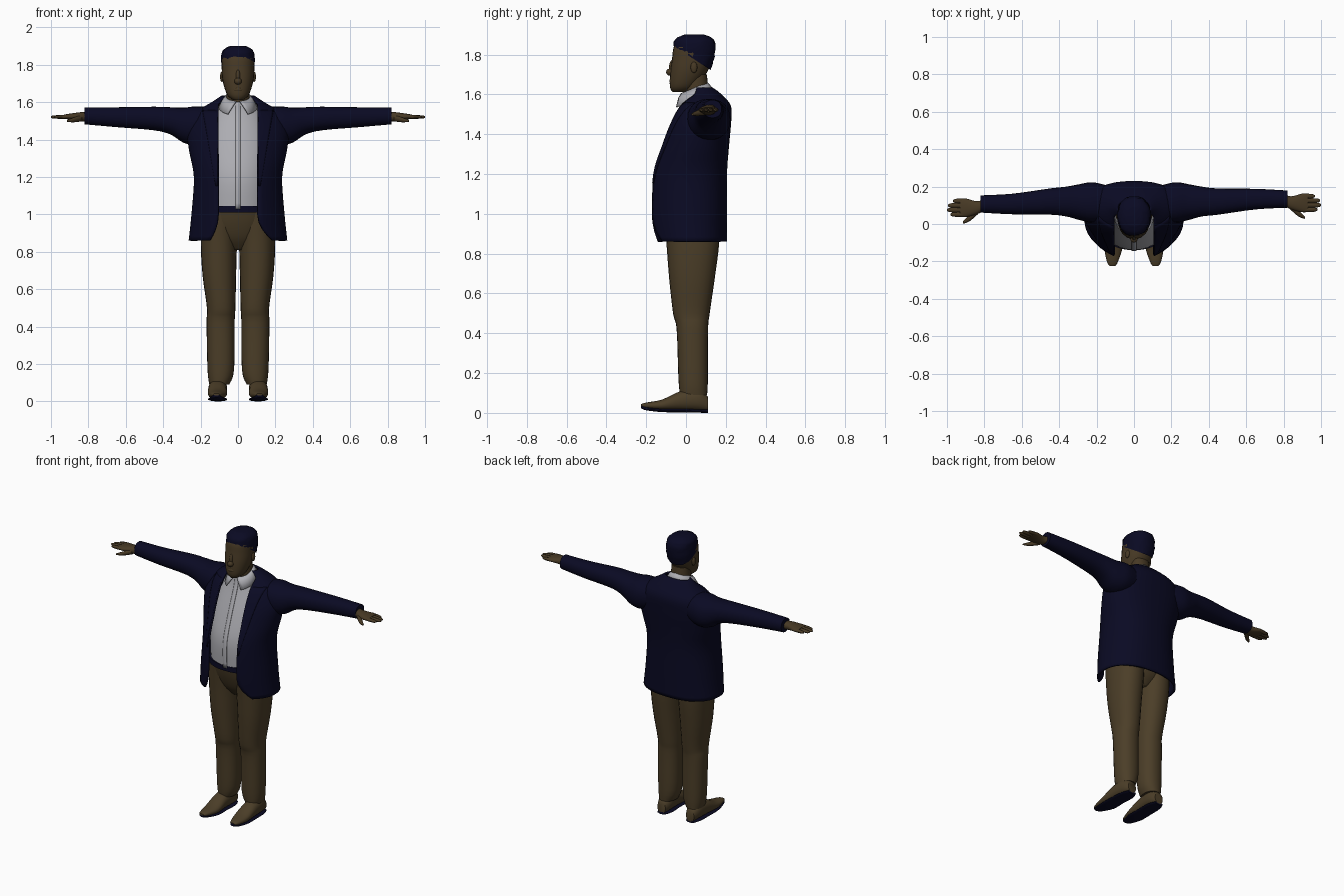
import bpy, bmesh, math, random
from mathutils import Matrix

random.seed(4)
if "Cube" in bpy.data.objects:
    bpy.data.objects.remove(bpy.data.objects["Cube"], do_unlink=True)


def material(name, red, green, blue):
    colour = (red, green, blue, 1)
    mat = bpy.data.materials.new(name)
    mat.use_nodes = True
    mat.diffuse_color = colour
    shader = mat.node_tree.nodes["Principled BSDF"]
    shader.inputs["Base Color"].default_value = colour
    shader.inputs["Roughness"].default_value = 0.9
    return mat


NAVY = material("navy cloth", .003, .003, .017)
BROWN = material("khaki brown", .071, .048, .021)
SKIN = material("skin", .063, .041, .018)
WHITE = material("shirt white", .42, .42, .45)


def finish(bm, name, mat, thickness=0):
    bmesh.ops.recalc_face_normals(bm, faces=bm.faces)
    mesh = bpy.data.meshes.new(name)
    bm.to_mesh(mesh)
    bm.free()
    mesh.materials.append(mat)
    obj = bpy.data.objects.new(name, mesh)
    bpy.context.collection.objects.link(obj)
    bpy.ops.object.select_all(action="DESELECT")
    obj.select_set(True)
    bpy.context.view_layer.objects.active = obj
    bpy.ops.object.shade_smooth_by_angle(angle=math.radians(50))
    if thickness:
        solid = obj.modifiers.new("cloth thickness", "SOLIDIFY")
        solid.thickness = thickness
        solid.offset = 0


def spline(a, b, c, d, t):
    return b + t / 2 * (c - a + t * (2 * a - 5 * b + 4 * c - d + t * (3 * (b - c) + d - a)))


def flowing(keys, steps=4):
    """Fill in rings between the key rings along a smooth spline."""
    rings = []
    last = len(keys) - 1
    for k in range(last):
        around = keys[max(k - 1, 0)], keys[k], keys[k + 1], keys[min(k + 2, last)]
        for step in range(steps):
            rings.append([spline(*values, step / steps) for values in zip(*around)])
    return rings + [list(keys[last])]


def join_rows(rows, closed=True):
    """Join rows of points into one surface; closed rows get end caps."""
    bm = bmesh.new()
    loops = [[bm.verts.new(point) for point in row] for row in rows]
    count = len(rows[0])
    for low, high in zip(loops, loops[1:]):
        for i in range(count if closed else count - 1):
            j = (i + 1) % count
            bm.faces.new((low[i], low[j], high[j], high[i]))
    if closed:
        bm.faces.new(loops[0])
        bm.faces.new(loops[-1])
    return bm


def signed_power(value, power):
    return math.copysign(abs(value) ** power, value)


def loft(axis, keys, side=1, count=24):
    """Key rings hold position on the axis, two centres and two radii."""
    rows = []
    for along, centre_a, centre_b, radius_a, radius_b in flowing(keys):
        row = []
        for i in range(count):
            angle = math.tau * i / count
            a = centre_a + radius_a * signed_power(math.cos(angle), .9)
            b = centre_b + radius_b * signed_power(math.sin(angle), .9)
            x, y, z = {"x": (along, a, b), "y": (a, along, b), "z": (a, b, along)}[axis]
            row.append((side * x, y, z))
        rows.append(row)
    return join_rows(rows)


def ellipsoid(name, centre, radii, mat):
    bm = bmesh.new()
    place = Matrix.Translation(centre) @ Matrix.Diagonal((*radii, 1))
    bmesh.ops.create_uvsphere(bm, u_segments=16, v_segments=10, radius=1, matrix=place)
    finish(bm, name, mat)


# Torso surfaces: an angle of zero faces the front, which is rounder than the back
FRONT, BACK = 1.05, .85


def torso_point(ring, angle, lift=0):
    z, half_width, front, back = ring
    power = FRONT if math.cos(angle) > 0 else BACK
    x = half_width * signed_power(math.sin(angle), power)
    y = (front + back) / 2 - (back - front) / 2 * signed_power(math.cos(angle), power)
    return x + lift * math.sin(angle), y - lift * math.cos(angle), z


def angle_at(ring, x):
    share = min(abs(x) / ring[1], .97)
    return math.copysign(math.asin(share ** (1 / FRONT)), x)


def torso_strip(rings, start, end, count, lift=0):
    rows = []
    for ring in rings:
        first, final = start(ring), end(ring)
        rows.append([torso_point(ring, first + (final - first) * i / count, lift)
                     for i in range(count + 1)])
    return join_rows(rows, closed=False)


# Jacket: height, half width, front, back
jacket = flowing([
    (.86, .258, -.175, .2), (1, .243, -.188, .2), (1.2, .23, -.18, .2), (1.34, .255, -.13, .21),
    (1.45, .265, -.085, .22), (1.54, .22, -.04, .22), (1.6, .13, .02, .17), (1.63, .085, .04, .13)])


def opening(ring, side):
    """Front edge: straight, rounded away at the hem, narrowed at the neck."""
    cutaway = .08 if side > 0 else .045
    hem = max(0, (1 - ring[0]) / .14) ** 2
    return side * min(.105 + cutaway * hem, .75 * ring[1])


finish(torso_strip(jacket, lambda r: angle_at(r, opening(r, 1)),
                   lambda r: math.tau + angle_at(r, opening(r, -1)), 48),
       "jacket_body", NAVY, .012)

# Lapels widen towards the shoulders
chest = [ring for ring in jacket if 1.1 < ring[0] < 1.56]
for side, name in ((1, "left_lapel"), (-1, "right_lapel")):
    finish(torso_strip(chest, lambda r: angle_at(r, opening(r, side)),
                       lambda r: angle_at(r, opening(r, side) + side * (r[0] - 1.09) / 6),
                       6, .007), name, NAVY, .005)

# Shirt and front placket
shirt = flowing([(1.03, .19, -.138, .17), (1.2, .19, -.138, .17), (1.36, .19, -.09, .18),
                 (1.53, .14, -.025, .16), (1.6, .08, -.01, .12)])
finish(join_rows([[torso_point(ring, math.tau * i / 32) for i in range(32)] for ring in shirt]),
       "shirt", WHITE)
finish(torso_strip(shirt, lambda r: angle_at(r, -.014), lambda r: angle_at(r, .014), 2, .001),
       "shirt_placket", WHITE, .003)

# Shirt collar: high at the nape, falling to two points in front
rows = []
for gap, radius, top, drop in ((.12, .068, 1.66, .055), (.3, .085, 1.645, .065),
                               (.52, .108, 1.62, .09)):
    row = []
    for i in range(29):
        angle = gap + (math.tau - 2 * gap) * i / 28
        frontness = (1 + math.cos(angle)) / 2
        reach = radius * (.87 + .13 * frontness)
        row.append((reach * math.sin(angle), .045 - reach * math.cos(angle),
                    top - drop * frontness))
    rows.append(row)
finish(join_rows(rows, closed=False), "shirt_collar", WHITE, .006)

# Belt and hips
finish(loft("z", [(1.01, 0, .02, .194, .16), (1.045, 0, .02, .194, .16)], count=32), "belt", NAVY)
finish(loft("z", [(.81, 0, .035, .05, .07), (.87, 0, .033, .14, .115),
                  (.95, 0, .025, .185, .14), (1.02, 0, .02, .19, .153)], count=32),
       "trouser_hips", BROWN)

# Head, neck and face
finish(loft("z", [(1.5, 0, .06, .07, .065), (1.7, 0, .05, .058, .055)]), "neck", SKIN)
finish(loft("z", [(1.612, 0, -.03, .028, .038), (1.64, 0, -.016, .058, .065),
                  (1.71, 0, .013, .081, .092), (1.78, 0, .03, .087, .1),
                  (1.85, 0, .038, .083, .095), (1.885, 0, .04, .04, .045)]), "head", SKIN)
ellipsoid("nose_bridge", (0, -.067, 1.735), (.013, .018, .04), SKIN)
ellipsoid("nose_tip", (0, -.08, 1.712), (.02, .02, .018), SKIN)
ellipsoid("lips", (0, -.072, 1.667), (.028, .012, .013), SKIN)

# Hair, trimmed along a slope from the forehead down to the nape
hair = loft("z", [(1.7, 0, .035, .075, .08), (1.77, 0, .04, .088, .098), (1.84, 0, .042, .089, .106),
                  (1.88, 0, .042, .078, .092), (1.9, 0, .042, .042, .052)], count=28)
for vert in hair.verts:
    vert.co.x += random.uniform(-.003, .003)
    vert.co.y += random.uniform(-.003, .003)
bmesh.ops.bisect_plane(hair, geom=hair.verts[:] + hair.edges[:] + hair.faces[:],
                       plane_co=(0, -.06, 1.842), plane_no=(0, .54, .83), clear_inner=True)
finish(hair, "hair", NAVY)

# Paired parts; the left arm is held slightly further back
for side, word in ((1, "left_"), (-1, "right_")):
    ellipsoid(word + "ear", (side * .086, .04, 1.736), (.01, .017, .028), SKIN)

    drift = .013 * side
    wrist = .12 + drift
    finish(loft("x", [(.12, .11, 1.485, .09, .085), (.22, .115, 1.475, .108, .103),
                      (.29, .117, 1.477, .096, .094), (.36, .12, 1.5, .08, .073),
                      (.45, .12, 1.513, .07, .063), (.65, wrist, 1.52, .055, .053),
                      (.82, wrist, 1.527, .046, .045)], side), word + "sleeve", NAVY)

    # Hand: palm, four fingers fanned by length, thumb
    hand = .1 + drift
    finish(loft("x", [(.79, wrist, 1.525, .03, .024), (.84, hand, 1.522, .035, .025),
                      (.9, hand, 1.523, .05, .016), (.93, hand, 1.523, .048, .011)], side),
           word + "palm", SKIN)
    for i, finger in enumerate(("index", "middle", "ring", "little")):
        y = hand + .024 * (i - 1.5)
        tip = 1 - .011 * (i - 1.3) ** 2 + .001 * (i == 1)
        finish(loft("x", [(.9, y, 1.523, .013, .011), (tip - .02, y, 1.521, .012, .009),
                          (tip, y, 1.521, .005, .004)], side, 8),
               word + finger + "_finger", SKIN)
    finish(loft("x", [(.835, hand - .015, 1.515, .02, .018), (.88, hand - .056, 1.505, .017, .013),
                      (.915, hand - .08, 1.5, .006, .005)], side, 10), word + "thumb", SKIN)

    finish(loft("z", [(1.01, .095, .025, .095, .14), (.86, .102, .034, .097, .133),
                      (.68, .1, .03, .09, .115), (.5, .09, .027, .076, .092),
                      (.42, .093, .032, .075, .079), (.17, .092, .036, .071, .074),
                      (.09, .1, .038, .053, .068)], side), word + "trouser_leg", BROWN)

    # Shoe, with a sole that follows its underside
    shoe = [(.11, .107, .045, .03, .037), (.06, .107, .065, .048, .055), (-.03, .11, .06, .05, .048),
            (-.12, .11, .04, .05, .027), (-.2, .115, .037, .03, .015), (-.225, .115, .038, .015, .006)]
    finish(loft("y", shoe, side), word + "shoe", BROWN)
    finish(loft("y", [(y, x, max(.009, z - height), width, .009)
                      for y, x, z, width, height in shoe], side), word + "shoe_sole", NAVY)
